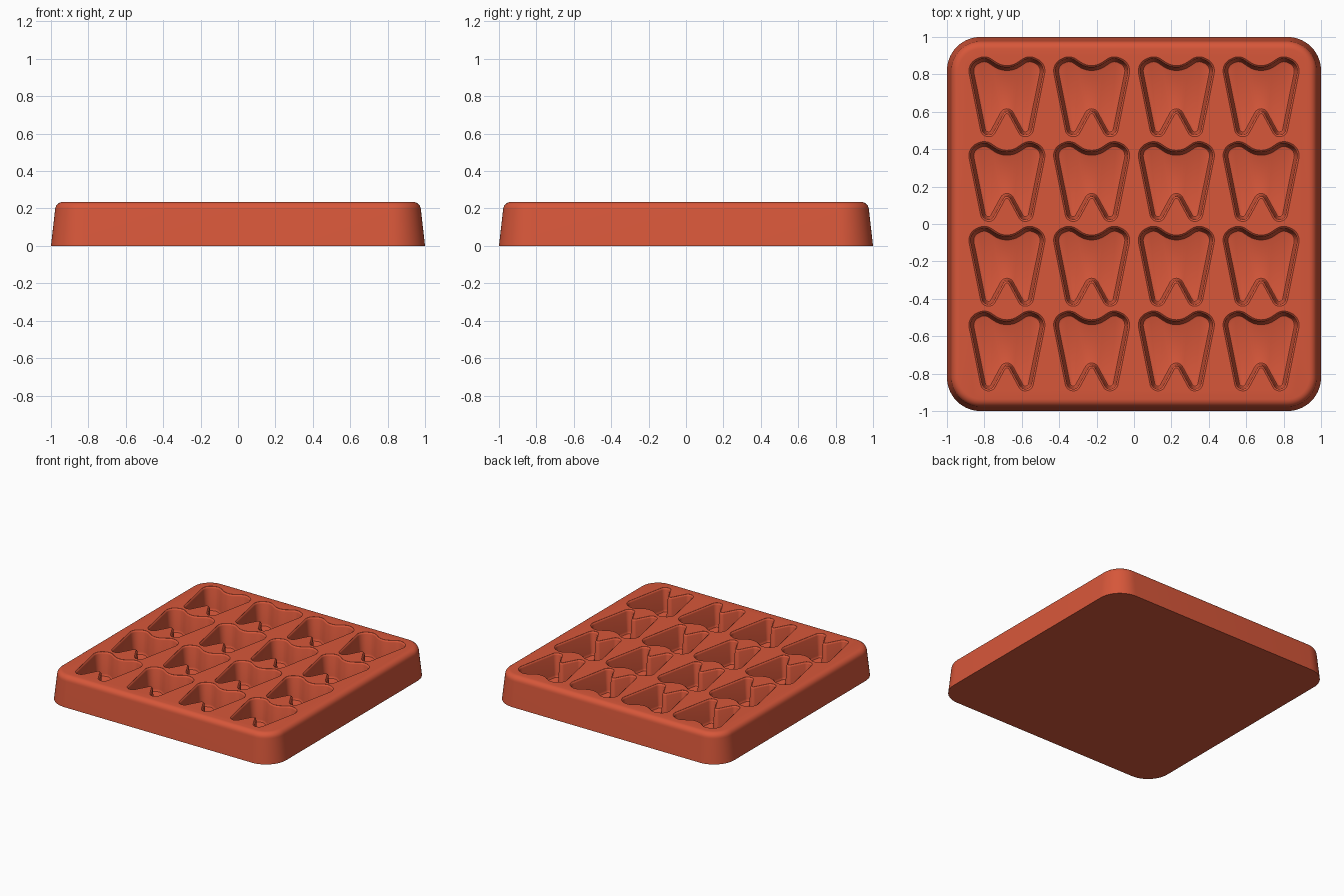
import bpy, bmesh, math
from mathutils import Vector

cube = bpy.data.objects.get("Cube")
if cube:
    bpy.data.objects.remove(cube, do_unlink=True)

HEIGHT = 0.235
FLOOR = 0.05
PITCH = 0.453

silicone = bpy.data.materials.new("terracotta red")
silicone.use_nodes = True
silicone.diffuse_color = (0.68, 0.095, 0.042, 1)
silicone.node_tree.nodes["Principled BSDF"].inputs["Base Color"].default_value = silicone.diffuse_color


def rounded(corners, steps=8):
    """Closed outline with each (x, y, radius) corner replaced by an arc."""
    points = []
    for i, (x, y, r) in enumerate(corners):
        p = Vector((x, y))
        a = (Vector(corners[i - 1][:2]) - p).normalized()
        b = (Vector(corners[(i + 1) % len(corners)][:2]) - p).normalized()
        half = a.angle(b) / 2
        centre = p + (a + b).normalized() * r / math.sin(half)
        start = p + a * r / math.tan(half) - centre
        end = p + b * r / math.tan(half) - centre
        sweep = start.angle_signed(end)
        for k in range(steps + 1):
            t = -sweep * k / steps
            c, s = math.cos(t), math.sin(t)
            points.append(centre + Vector((start.x * c - start.y * s,
                                           start.x * s + start.y * c)))
    return points


def inset(points, d):
    """Move a counter-clockwise outline inwards along its normals."""
    result = []
    for i, p in enumerate(points):
        u = (p - points[i - 1]).normalized()
        v = (points[(i + 1) % len(points)] - p).normalized()
        t = (u + v).normalized()
        result.append(p + Vector((-t.y, t.x)) * d)
    return result


def loft(bm, rings):
    """Closed solid through (outline, z) rings, listed from the bottom up."""
    loops = [[bm.verts.new((p.x, p.y, z)) for p in pts] for pts, z in rings]
    n = len(loops[0])
    for low, high in zip(loops, loops[1:]):
        for i in range(n):
            j = (i + 1) % n
            bm.faces.new((low[i], low[j], high[j], high[i]))
    bm.faces.new(loops[0][::-1])
    bm.faces.new(loops[-1])


def make_object(name, bm):
    bmesh.ops.recalc_face_normals(bm, faces=bm.faces[:])
    mesh = bpy.data.meshes.new(name)
    bm.to_mesh(mesh)
    bm.free()
    mesh.materials.append(silicone)
    obj = bpy.data.objects.new(name, mesh)
    bpy.context.collection.objects.link(obj)
    return obj


# Tray body: drafted sides and a rounded top edge
square = rounded([(-1, -1, 0.18), (1, -1, 0.18), (1, 1, 0.18), (-1, 1, 0.18)], 14)
edge = 0.042
rings = [(square, 0)]
for k in range(7):
    a = math.pi / 2 * k / 6
    rings.append((inset(square, 0.022 + edge * (1 - math.cos(a))),
                  HEIGHT - edge + edge * math.sin(a)))
bm = bmesh.new()
loft(bm, rings)
tray = make_object("mold_tray", bm)

# Tooth outline: right half from the root notch up to the crown dip, mirrored
right = [(0.076, -0.218, 0.038), (0.135, -0.210, 0.042),
         (0.213, 0.178, 0.07), (0.115, 0.222, 0.07)]
left = [(-x, y, r) for x, y, r in reversed(right)]
tooth = rounded([(0, -0.078, 0.012)] + right + [(0, 0.145, 0.1)] + left)

# Cavity cutters: rounded floor edge, drafted wall, softened rim
profile = [(0.034, FLOOR), (0.026, FLOOR + 0.003), (0.021, FLOOR + 0.011),
           (0.019, FLOOR + 0.02), (0.010, HEIGHT - 0.013),
           (0.007, HEIGHT - 0.006), (0.0, HEIGHT - 0.001), (0.0, HEIGHT + 0.03)]
bm = bmesh.new()
for row in range(4):
    for col in range(4):
        shift = Vector(((col - 1.5) * PITCH, (row - 1.5) * PITCH + 0.002))
        loft(bm, [([p + shift for p in inset(tooth, d)], z) for d, z in profile])
cutter = make_object("cavity_cutter", bm)

# Cut the cavities, then drop the cutter
cut = tray.modifiers.new("cavities", 'BOOLEAN')
cut.operation = 'DIFFERENCE'
cut.solver = 'EXACT'
cut.object = cutter
bpy.ops.object.select_all(action='DESELECT')
bpy.context.view_layer.objects.active = tray
tray.select_set(True)
bpy.ops.object.modifier_apply(modifier=cut.name)
bpy.data.objects.remove(cutter, do_unlink=True)
bpy.ops.object.shade_smooth_by_angle(angle=math.radians(35))
